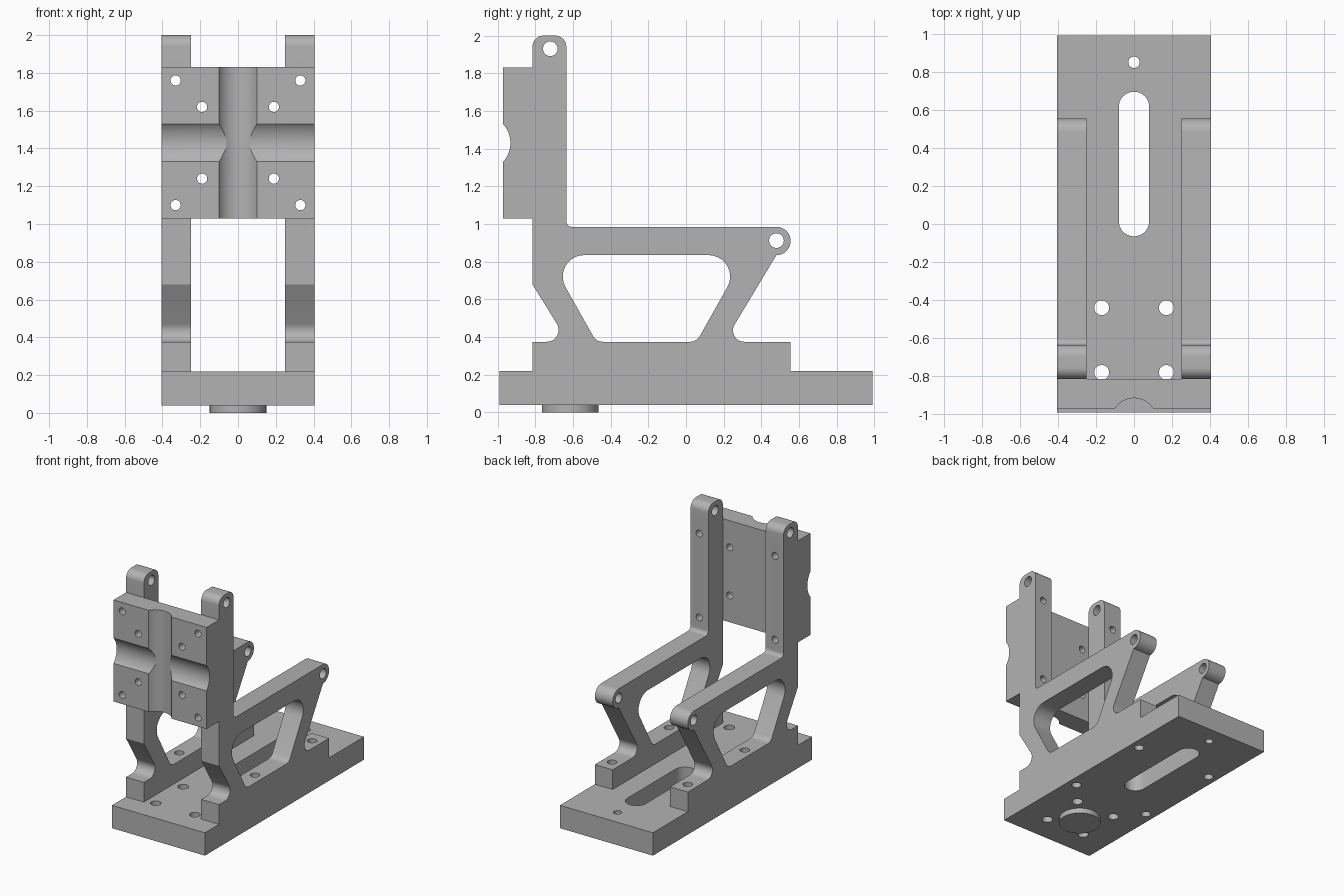
import bpy, bmesh, math
from mathutils import Vector, Matrix

cube = bpy.data.objects.get("Cube")
if cube:
    bpy.data.objects.remove(cube, do_unlink=True)

grey = bpy.data.materials.new("machined grey")
grey.use_nodes = True
colour = (0.45, 0.45, 0.45, 1)
grey.diffuse_color = colour
grey.node_tree.nodes["Principled BSDF"].inputs["Base Color"].default_value = colour


def rounded(corners, steps=10):
    """Outline from (a, b, radius) corners, each rounded with a tangent arc."""
    out = []
    for i, (a, b, r) in enumerate(corners):
        p = Vector((a, b))
        if r == 0:
            out.append(p)
            continue
        u = (Vector(corners[i - 1][:2]) - p).normalized()
        v = (Vector(corners[(i + 1) % len(corners)][:2]) - p).normalized()
        half = u.angle(v) / 2
        centre = p + (u + v).normalized() * r / math.sin(half)
        start = p + u * r / math.tan(half) - centre
        sweep = start.angle_signed(p + v * r / math.tan(half) - centre)
        for k in range(steps + 1):
            out.append(centre + Matrix.Rotation(-sweep * k / steps, 2) @ start)
    return out


def add_object(name, bm):
    bmesh.ops.remove_doubles(bm, verts=bm.verts, dist=1e-5)
    bmesh.ops.recalc_face_normals(bm, faces=bm.faces)
    mesh = bpy.data.meshes.new(name)
    bm.to_mesh(mesh)
    bm.free()
    mesh.materials.append(grey)
    obj = bpy.data.objects.new(name, mesh)
    bpy.context.collection.objects.link(obj)
    return obj


def prism(name, outline, axis, lo, hi):
    """Extrude an outline along x (outline in y, z) or z (outline in x, y)."""
    bm = bmesh.new()
    place = (lambda p: (lo, p[0], p[1])) if axis == "x" else (lambda p: (p[0], p[1], lo))
    face = bm.faces.new([bm.verts.new(place(p)) for p in outline])
    ext = bmesh.ops.extrude_face_region(bm, geom=[face])
    verts = [g for g in ext["geom"] if isinstance(g, bmesh.types.BMVert)]
    shift = (hi - lo, 0, 0) if axis == "x" else (0, 0, hi - lo)
    bmesh.ops.translate(bm, verts=verts, vec=shift)
    return add_object(name, bm)


def box_outline(a0, a1, b0, b1, r=0):
    return rounded([(a0, b0, r), (a1, b0, r), (a1, b1, r), (a0, b1, r)])


def cylinder(name, centre, radius, depth, axis="z", segments=32):
    bm = bmesh.new()
    turn = {"x": Matrix.Rotation(math.pi / 2, 4, "Y"),
            "y": Matrix.Rotation(math.pi / 2, 4, "X"), "z": Matrix()}[axis]
    bmesh.ops.create_cone(bm, cap_ends=True, segments=segments, radius1=radius,
                          radius2=radius, depth=depth,
                          matrix=Matrix.Translation(centre) @ turn)
    return add_object(name, bm)


def cut(obj, cutters):
    bpy.context.view_layer.objects.active = obj
    for cutter in cutters:
        mod = obj.modifiers.new("cut", "BOOLEAN")
        mod.operation, mod.solver, mod.object = "DIFFERENCE", "EXACT", cutter
        bpy.ops.object.modifier_apply(modifier=mod.name)
        bpy.data.objects.remove(cutter, do_unlink=True)


def smooth(obj):
    bpy.ops.object.select_all(action="DESELECT")
    obj.select_set(True)
    bpy.context.view_layer.objects.active = obj
    bpy.ops.object.shade_smooth_by_angle(angle=math.radians(30))


W, INNER = 0.405, 0.25
FOOT_HOLES = (-0.26, 0.45)
parts = []

# Base plate with slot, bolt holes and rear pin hole
base = prism("base_plate", box_outline(-W, W, -0.99, 0.99), "z", 0.04, 0.22)
cutters = [prism("slot", box_outline(-0.08, 0.08, -0.065, 0.695, 0.0799), "z", -0.1, 0.5),
           cylinder("pin_hole", (0, 0.85, 0.1), 0.03, 1)]
for s in (-1, 1):
    cutters += [cylinder("bolt_hole", (s * 0.17, y, 0.1), 0.039, 1) for y in (-0.78, -0.44)]
    cutters += [cylinder("foot_hole", (s * 0.33, y, 0.1), 0.035, 1) for y in FOOT_HOLES]
cut(base, cutters)
parts.append(base)

# Locating disc under the base
parts.append(cylinder("locating_disc", (0, -0.615, 0.02), 0.15, 0.04, segments=64))

# Side frames: foot, slanted legs, arm with lug, and upright
frame_outline = rounded([
    (-0.815, 0.22, 0), (-0.815, 0.375, 0), (-0.626, 0.375, 0.063), (-0.815, 0.68, 0),
    (-0.815, 2.0, 0.06), (-0.635, 2.0, 0.06), (-0.635, 0.985, 0.03),
    (0.555, 0.985, 0.0745), (0.555, 0.835, 0.0745), (0.48, 0.835, 0),
    (0.203, 0.375, 0.06), (0.555, 0.375, 0), (0.555, 0.22, 0)])
window_outline = rounded([(-0.735, 0.835, 0.114), (0.315, 0.835, 0.114),
                          (0.056, 0.375, 0.06), (-0.476, 0.375, 0.06)])
for side, s in (("right", -1), ("left", 1)):
    lo, hi = sorted((s * INNER, s * W))
    frame = prism(side + "_side_frame", frame_outline, "x", lo, hi)
    cutters = [prism("window", window_outline, "x", lo - 0.1, hi + 0.1)]
    cutters += [cylinder("lug_hole", (s * 0.33, y, z), 0.039, 0.5, "x")
                for y, z in ((-0.72, 1.93), (0.48, 0.912))]
    cutters += [cylinder("foot_hole", (s * 0.33, y, 0.3), 0.035, 0.4) for y in FOOT_HOLES]
    cutters += [cylinder("screw_hole", (s * 0.33, -0.7, z), 0.027, 0.5, "y") for z in (1.1, 1.76)]
    cut(frame, cutters)
    parts.append(frame)

# Front clamp plate with crossed round grooves and screw holes
plate = prism("clamp_plate", box_outline(-W, W, -0.97, -0.815), "z", 1.03, 1.83)
cutters = [cylinder("upright_groove", (0, -0.915 - 0.118, 1.43), 0.118, 2, "z", 96),
           cylinder("cross_groove", (0, -0.932 - 0.15, 1.43), 0.15, 2, "x", 96)]
for s in (-1, 1):
    for x, z in ((0.33, 1.1), (0.19, 1.24), (0.19, 1.62), (0.33, 1.76)):
        cutters.append(cylinder("screw_hole", (s * x, -0.9, z), 0.027, 0.5, "y"))
cut(plate, cutters)
parts.append(plate)

for part in parts:
    smooth(part)
